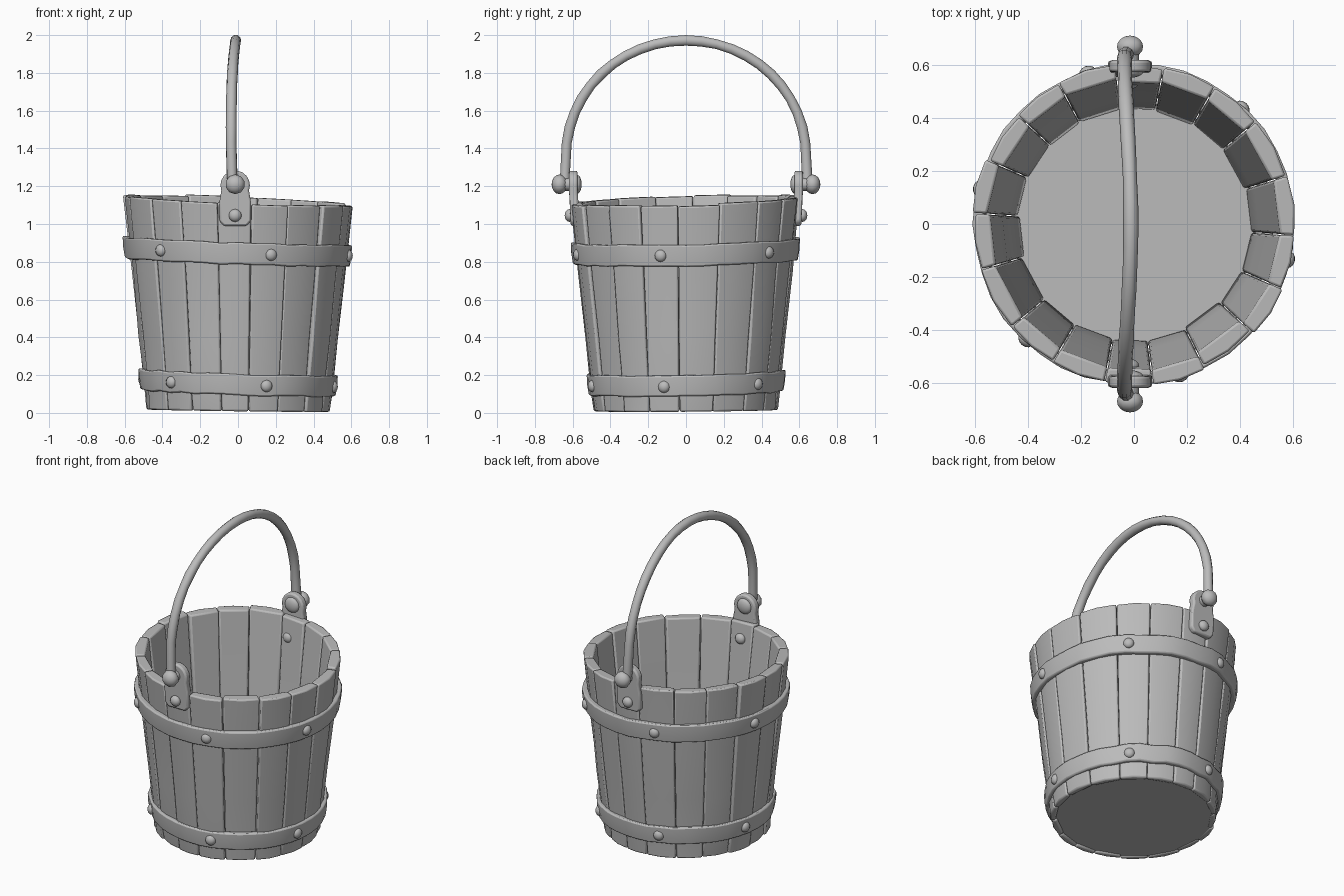
import bpy, bmesh, math, random
from mathutils import Matrix, Vector

random.seed(4)
if "Cube" in bpy.data.objects:
    bpy.data.objects.remove(bpy.data.objects["Cube"])

grey = bpy.data.materials.new("plain grey")
grey.use_nodes = True
grey.diffuse_color = (0.5, 0.5, 0.5, 1)
grey.node_tree.nodes["Principled BSDF"].inputs["Base Color"].default_value = (0.5, 0.5, 0.5, 1)


def finish(name, bm, bevel=0.0, angle=35):
    bmesh.ops.recalc_face_normals(bm, faces=bm.faces)
    mesh = bpy.data.meshes.new(name)
    bm.to_mesh(mesh)
    bm.free()
    mesh.materials.append(grey)
    obj = bpy.data.objects.new(name, mesh)
    bpy.context.collection.objects.link(obj)
    if bevel:
        mod = obj.modifiers.new("soft edges", 'BEVEL')
        mod.width, mod.segments, mod.limit_method = bevel, 2, 'ANGLE'
    bpy.ops.object.select_all(action='DESELECT')
    obj.select_set(True)
    bpy.context.view_layer.objects.active = obj
    bpy.ops.object.shade_smooth_by_angle(angle=math.radians(angle))
    return obj


def wall(z):
    return 0.483 + 0.108 * z


def tilt(x, y):
    return -0.025 * x + 0.015 * y


def polar(r, a):
    return r * math.sin(a), -r * math.cos(a)


def skin(bm, rings, closed=False):
    n = len(rings[0])
    pairs = list(zip(rings, rings[1:])) + ([(rings[-1], rings[0])] if closed else [])
    for lo, hi in pairs:
        for i in range(n):
            j = (i + 1) % n
            bm.faces.new((lo[i], lo[j], hi[j], hi[i]))
    if not closed:
        bm.faces.new(rings[0][::-1])
        bm.faces.new(rings[-1])


# Staves: slightly uneven tapered planks
bm = bmesh.new()
count = 18
step = math.tau / count
cuts = [(i + 0.4 + random.uniform(-0.12, 0.12)) * step for i in range(count)]
cuts.append(cuts[0] + math.tau)
for a, b in zip(cuts, cuts[1:]):
    a, b, mid = a + 0.003, b - 0.003, (a + b) / 2
    push = random.uniform(-0.006, 0.006)
    top = 1.125 + random.uniform(-0.005, 0.005)
    rings = []
    for t in (0, 0.09, 0.35, 0.65, 1):
        z = 0.012 + t * (top - 0.012)
        r = wall(z) + push + random.uniform(-0.005, 0.005)
        thick = 0.028 if t == 0 else 0.055
        ring = []
        for ang, rad in ((a, r), (mid, r + 0.004), (b, r), (b, r - thick), (a, r - thick)):
            x, y = polar(rad, ang)
            lean = tilt(x, y) * (0.5 + 1.3 * t)
            ring.append(bm.verts.new((x, y, z + lean)))
        rings.append(ring)
    skin(bm, rings)
finish("staves", bm, 0.009)

# Floor board
bm = bmesh.new()
bmesh.ops.create_cone(bm, cap_ends=True, segments=36, radius1=0.462, radius2=0.455, depth=0.085,
                      matrix=Matrix.Translation((0, 0, 0.063)))
finish("floor", bm)


# Hoops: hammered bands with rivets
def hoop(name, low, high, proud):
    bm = bmesh.new()
    rings = []
    for i in range(40):
        a = i * math.tau / 40
        wob = random.uniform(-0.004, 0.004)
        ring = []
        for z, off in ((low, -0.01), (low, proud), ((low + high) / 2, proud + 0.003), (high, proud), (high, -0.01)):
            x, y = polar(wall(z) + off + (wob if off > 0 else 0), a)
            ring.append(bm.verts.new((x, y, z + wob + 1.4 * tilt(x, y))))
        rings.append(ring)
    skin(bm, rings, closed=True)
    finish(name, bm, 0.008, 50)


def rivets(name, z, proud):
    bm = bmesh.new()
    for k in range(6):
        a = math.radians(17 + 60 * k)
        x, y = polar(wall(z) + proud, a)
        mat = (Matrix.Translation((x, y, z + 1.4 * tilt(x, y))) @ Matrix.Rotation(a, 4, 'Z')
               @ Matrix.Diagonal((1, 0.75, 1, 1)))
        bmesh.ops.create_uvsphere(bm, u_segments=12, v_segments=8, radius=0.032, matrix=mat)
    finish(name, bm, angle=60)


hoop("lower_hoop", 0.105, 0.215, 0.02)
rivets("lower_hoop_rivets", 0.158, 0.018)
hoop("upper_hoop", 0.798, 0.912, 0.026)
rivets("upper_hoop_rivets", 0.855, 0.024)

# Ears: bracket, pin and knob on the front and back
cx = -0.015
for side, label in ((-1, "front"), (1, "back")):
    outline = [(-0.06, 0.99), (0.06, 0.99), (0.083, 1.015), (0.083, 1.12)]
    for d in range(-20, 201, 20):
        t = math.radians(d)
        outline.append((0.078 * math.cos(t), 1.205 + 0.078 * math.sin(t)))
    outline += [(-0.083, 1.12), (-0.083, 1.015)]
    bm = bmesh.new()
    rings = []
    for depth in (0.0, 0.045):
        rings.append([bm.verts.new((cx + x, side * (0.574 + depth + 0.12 * max(0, min(0.13, 1.13 - z))
                                                   * (-0.6)), z)) for x, z in outline])
    skin(bm, rings)
    finish(label + "_ear", bm, 0.01)

    def dome(bm, y, z, r, flat, segs=12):
        mat = (Matrix.Translation((cx, side * y, z)) @ Matrix.Diagonal((1, flat, 1, 1))
               @ Matrix.Rotation(math.pi / 2, 4, 'X'))
        bmesh.ops.create_uvsphere(bm, u_segments=segs, v_segments=8, radius=r, matrix=mat)

    bm = bmesh.new()
    dome(bm, 0.67, 1.21, 0.052, 0.8, 10)
    dome(bm, 0.575, 1.21, 0.05, 0.45)
    dome(bm, 0.617, 1.045, 0.034, 0.75)
    dome(bm, 0.535, 1.015, 0.034, 0.75)
    mat = Matrix.Translation((cx, side * 0.625, 1.21)) @ Matrix.Rotation(math.pi / 2, 4, 'X')
    bmesh.ops.create_cone(bm, cap_ends=True, segments=12, radius1=0.034, radius2=0.034, depth=0.1, matrix=mat)
    finish(label + "_pin_and_rivets", bm, angle=60)

# Bail handle: tube swept along an arch
half = [(0.642, 1.2, -0.025), (0.64, 1.27, -0.032)]
arch = [(s * y, z, x) for s, y, z, x in [(-1, *p) for p in half]]
for i in range(1, 24):
    t = math.pi * (1 - i / 24)
    arch.append((0.637 * math.cos(t), 1.34 + 0.632 * math.sin(t) ** 0.96, -0.036 + 0.024 * math.sin(t) ** 4))
arch += half[::-1]
path = [Vector((x, y, z)) for y, z, x in arch]
bm = bmesh.new()
rings = []
for i, p in enumerate(path):
    way = (path[min(i + 1, len(path) - 1)] - path[max(i - 1, 0)]).normalized()
    u = Vector((1, 0, 0))
    v = way.cross(u).normalized()
    r = 0.028 + random.uniform(-0.0015, 0.0015)
    rings.append([bm.verts.new(p + r * (u * math.cos(k * math.tau / 10) + v * math.sin(k * math.tau / 10)))
                  for k in range(10)])
skin(bm, rings)
finish("bail_handle", bm, angle=50)
